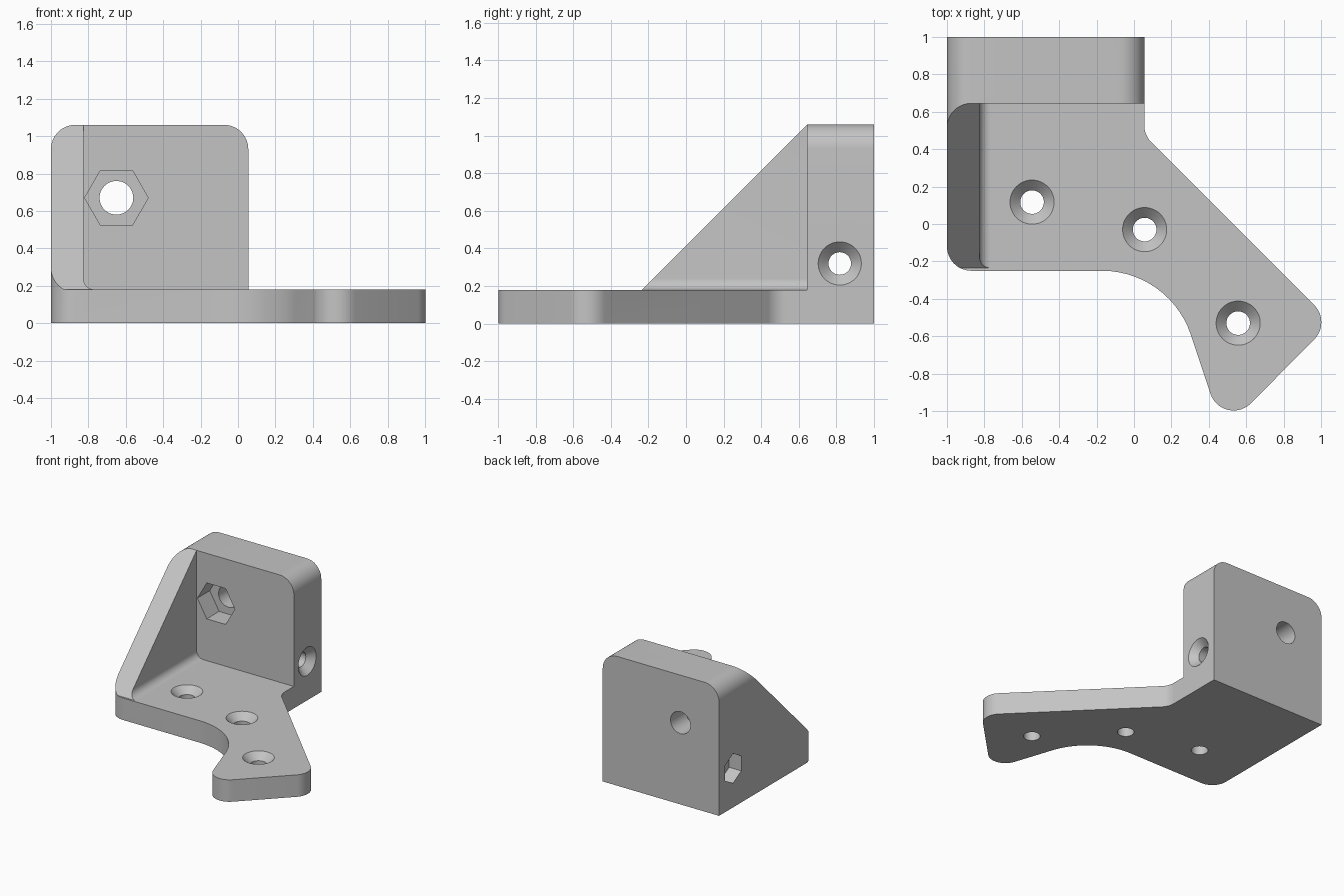
import bpy, bmesh, math
from mathutils import Vector, Matrix

if "Cube" in bpy.data.objects:
    bpy.data.objects.remove(bpy.data.objects["Cube"], do_unlink=True)

PLATE, TOP, BLOCK_FRONT, BLOCK_SIDE, R = 0.18, 1.06, 0.645, 0.055, 0.13

grey = bpy.data.materials.new("plain grey")
grey.use_nodes = True
grey.diffuse_color = (0.55, 0.55, 0.55, 1)
grey.node_tree.nodes["Principled BSDF"].inputs["Base Color"].default_value = grey.diffuse_color


def rounded(corners, steps=14):
    """Turn corners (x, y, optional radius) into an outline with rounded corners."""
    out = []
    for i, c in enumerate(corners):
        p = Vector(c[:2])
        if len(c) == 2:
            out.append(p)
            continue
        u = (Vector(corners[i - 1][:2]) - p).normalized()
        v = (Vector(corners[(i + 1) % len(corners)][:2]) - p).normalized()
        half = u.angle(v) / 2
        centre = p + (u + v).normalized() * c[2] / math.sin(half)
        start = p + u * c[2] / math.tan(half) - centre
        end = p + v * c[2] / math.tan(half) - centre
        sweep = math.atan2(start.x * end.y - start.y * end.x, start.dot(end))
        out += [centre + Matrix.Rotation(sweep * k / steps, 2) @ start for k in range(steps + 1)]
    return out


def make(name, bm):
    bmesh.ops.recalc_face_normals(bm, faces=bm.faces[:])
    mesh = bpy.data.meshes.new(name)
    bm.to_mesh(mesh)
    bm.free()
    mesh.materials.append(grey)
    obj = bpy.data.objects.new(name, mesh)
    bpy.context.collection.objects.link(obj)
    return obj


def place(axis, a, b, t):
    """Profile point (a, b) at distance t along an axis."""
    return {"x": (t, a, b), "y": (a, t, b), "z": (a, b, t)}[axis]


def loft(name, axis, sections):
    """Join equal-length outlines, each given as (points, distance)."""
    bm = bmesh.new()
    rings = [[bm.verts.new(place(axis, p[0], p[1], t)) for p in pts] for pts, t in sections]
    n = len(rings[0])
    for lo, hi in zip(rings, rings[1:]):
        for i in range(n):
            bm.faces.new((lo[i], lo[(i + 1) % n], hi[(i + 1) % n], hi[i]))
    bm.faces.new(rings[0])
    bm.faces.new(rings[-1])
    return make(name, bm)


def prism(name, axis, corners, start, end):
    pts = rounded(corners)
    return loft(name, axis, [(pts, start), (pts, end)])


def circle(a, b, r, n=48, turn=0.0):
    return [(a + r * math.cos(turn + math.tau * k / n),
             b + r * math.sin(turn + math.tau * k / n)) for k in range(n)]


def screw_hole(name, axis, a, b, r, rim, face, far):
    """Through hole with a conical countersink at the face."""
    depth = rim - r
    return loft(name, axis, [(circle(a, b, r), far), (circle(a, b, r), face - depth),
                             (circle(a, b, rim), face), (circle(a, b, rim), face + 0.05)])


# Plan outline of the bracket, pulled up to full height
bracket = prism("bracket", "z", [
    (-1, 1), (-1, -0.25, R), (0.19, -0.25, 0.5), (0.476, -1.109, R),
    (1.055, -0.525, R), (BLOCK_SIDE, 0.475, R), (BLOCK_SIDE, 1)], 0, TOP)

# Front silhouette with rounded upper corners
silhouette = prism("silhouette", "y", [
    (-1, -0.1), (-1, TOP, R), (BLOCK_SIDE, TOP, R), (BLOCK_SIDE, 0.4),
    (1.2, 0.4), (1.2, -0.1)], -1.3, 1.3)

# Space over the plate, with a fillet against the side web, and the web's slope
open_space = prism("open_space", "y", [
    (-0.827, PLATE, 0.06), (1.3, PLATE), (1.3, 1.3), (-0.827, 1.3)], -1.3, BLOCK_FRONT)
slope_run = TOP - PLATE
web_slope = prism("web_slope", "x", [
    (BLOCK_FRONT - slope_run, PLATE), (BLOCK_FRONT, TOP), (BLOCK_FRONT, 1.3),
    (-1.3, 1.3), (-1.3, PLATE)], -1.3, 1.3)

# Screw holes in the plate and in the side of the block
cuts = [open_space, web_slope]
for x, y in ((-0.545, 0.117), (0.057, -0.03), (0.557, -0.53)):
    cuts.append(screw_hole("plate_hole", "z", x, y, 0.063, 0.118, PLATE, -0.1))
cuts.append(screw_hole("side_hole", "x", 0.818, 0.32, 0.06, 0.115, BLOCK_SIDE, -1.1))

# Bolt hole through the block and the two nut pockets
bolt = circle(-0.65, 0.67, 0.09)
cuts.append(loft("bolt_hole", "y", [(bolt, 0.5), (bolt, 1.1)]))
front_nut = circle(-0.65, 0.67, 0.17, 6)
cuts.append(loft("front_nut_pocket", "y", [(front_nut, 0.6), (front_nut, BLOCK_FRONT + 0.16)]))
side_nut = circle(0.818, 0.32, 0.122, 6, math.pi / 2)
cuts.append(loft("side_nut_pocket", "x", [(side_nut, -1.1), (side_nut, -0.89)]))

# Apply the cuts and remove the cutters
for cutter, kind in [(silhouette, "INTERSECT")] + [(c, "DIFFERENCE") for c in cuts]:
    mod = bracket.modifiers.new(cutter.name, "BOOLEAN")
    mod.operation, mod.solver, mod.object = kind, "EXACT", cutter
    cutter.hide_render = True
bpy.context.view_layer.update()
result = bpy.data.meshes.new_from_object(bracket.evaluated_get(bpy.context.evaluated_depsgraph_get()))
bracket.modifiers.clear()
bracket.data = result
result.materials.clear()
result.materials.append(grey)
for face in result.polygons:
    face.material_index = 0
for cutter in [silhouette] + cuts:
    bpy.data.objects.remove(cutter, do_unlink=True)

# Smooth the rounded walls, keep the edges crisp
bpy.ops.object.select_all(action="DESELECT")
bracket.select_set(True)
bpy.context.view_layer.objects.active = bracket
bpy.ops.object.shade_smooth_by_angle(angle=math.radians(25))
